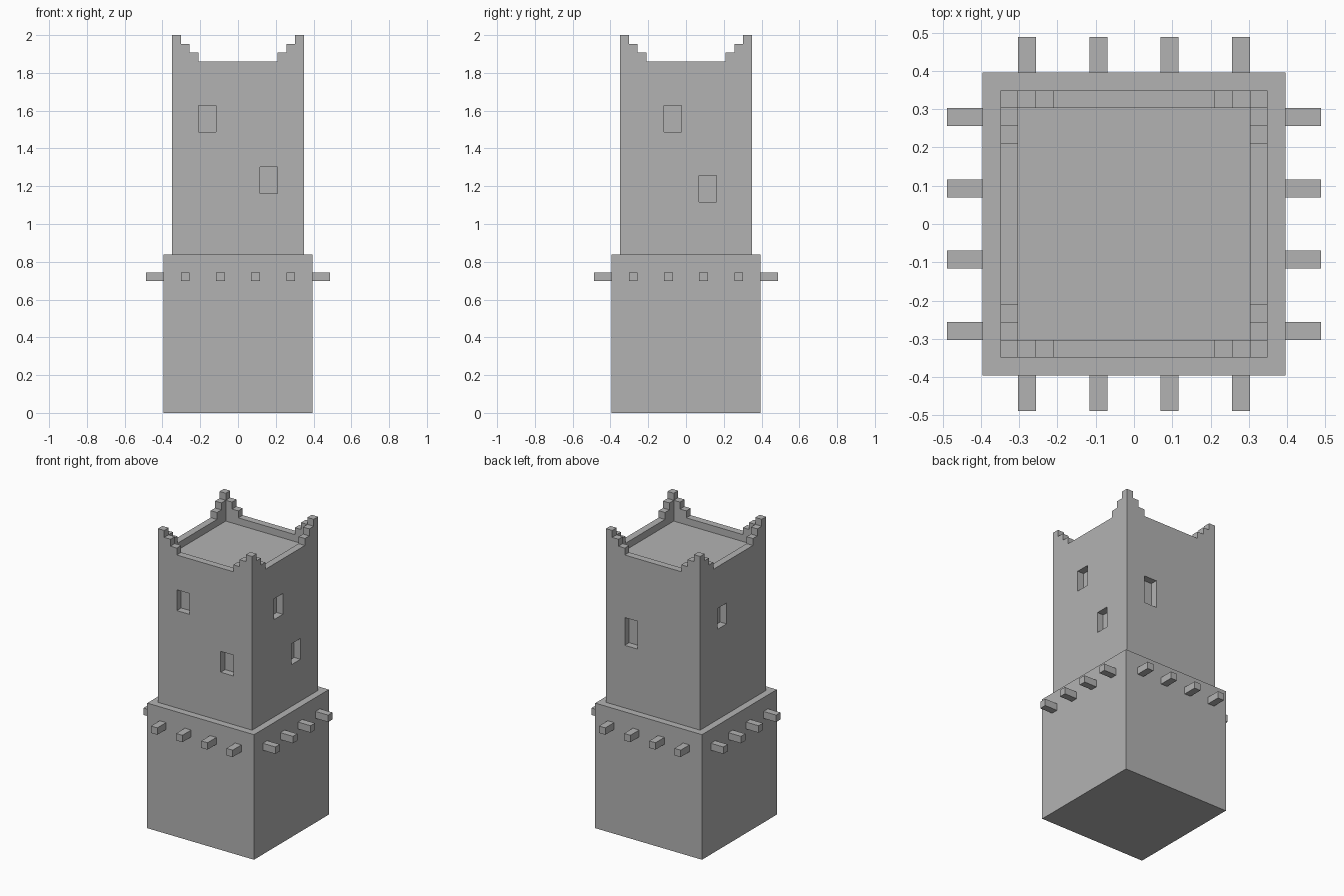
import bpy
import bmesh
from mathutils import Matrix, Vector

U = 2 / 43          # one stone block; all sizes below are in blocks
BASE, SHAFT, INNER = 8.5, 7.5, 6.5      # half widths
LEDGE, ROOF, WALL, TOP = 18, 39, 40, 43  # heights

cube = bpy.data.objects.get("Cube")
if cube:
    bpy.data.objects.remove(cube, do_unlink=True)

stone = bpy.data.materials.new("grey stone")
stone.use_nodes = True
grey = (0.45, 0.45, 0.45, 1)
stone.diffuse_color = grey
stone.node_tree.nodes["Principled BSDF"].inputs["Base Color"].default_value = grey


def add_box(bm, lo, hi, turn=0):
    """Box between two corners, turned by quarter turns about z."""
    lo, hi = Vector(lo), Vector(hi)
    matrix = (Matrix.Rotation(turn * 1.5707963, 4, 'Z')
              @ Matrix.Translation((lo + hi) / 2)
              @ Matrix.Diagonal((*(hi - lo), 1)))
    bmesh.ops.create_cube(bm, size=1, matrix=matrix)


def finish(name, bm):
    bmesh.ops.scale(bm, vec=(U, U, U), verts=bm.verts)
    bmesh.ops.recalc_face_normals(bm, faces=bm.faces)
    mesh = bpy.data.meshes.new(name)
    bm.to_mesh(mesh)
    bm.free()
    mesh.materials.append(stone)
    obj = bpy.data.objects.new(name, mesh)
    bpy.context.collection.objects.link(obj)
    return obj


def cut(obj, cutter):
    """Subtract the cutter, keep the result and discard the cutter."""
    cutter.hide_render = True
    mod = obj.modifiers.new("cut", 'BOOLEAN')
    mod.operation, mod.solver, mod.object = 'DIFFERENCE', 'EXACT', cutter
    bpy.context.view_layer.update()
    graph = bpy.context.evaluated_depsgraph_get()
    mesh = bpy.data.meshes.new_from_object(obj.evaluated_get(graph))
    obj.modifiers.clear()
    obj.data = mesh
    bpy.data.objects.remove(cutter, do_unlink=True)


def notch_cutter(turn):
    """Stepped opening that leaves stairs rising to the corners."""
    half = [(4.5, WALL), (4.5, 41), (5.5, 41), (5.5, 42), (6.5, 42), (6.5, 45)]
    profile = half + [(-x, z) for x, z in reversed(half)]
    bm = bmesh.new()
    face = bm.faces.new([bm.verts.new((x, -9, z)) for x, z in profile])
    new = bmesh.ops.extrude_face_region(bm, geom=[face])["geom"]
    bmesh.ops.translate(bm, vec=(0, 18, 0),
                        verts=[g for g in new if isinstance(g, bmesh.types.BMVert)])
    bmesh.ops.rotate(bm, verts=bm.verts, cent=(0, 0, 0),
                     matrix=Matrix.Rotation(turn * 1.5707963, 3, 'Z'))
    return finish("notch_cutter", bm)


# Wide base
bm = bmesh.new()
add_box(bm, (-BASE, -BASE, 0), (BASE, BASE, LEDGE))
finish("tower_base", bm)

# Upper shaft with sunken roof and stepped parapet
bm = bmesh.new()
add_box(bm, (-SHAFT, -SHAFT, LEDGE), (SHAFT, SHAFT, TOP))
shaft = finish("tower_shaft", bm)
bm = bmesh.new()
add_box(bm, (-INNER, -INNER, ROOF), (INNER, INNER, 45))
cut(shaft, finish("roof_cutter", bm))
for turn in (0, 1):
    cut(shaft, notch_cutter(turn))

# Window recesses: side (quarter turns from front), left edge, sill, height
windows = [(0, -4.5, 32, 3), (0, 2.5, 25, 3),
           (1, -2.5, 32, 3), (1, 1.5, 24, 3),
           (2, -4.5, 27, 4), (3, -3.5, 31, 3)]
bm = bmesh.new()
for side, left, sill, height in windows:
    add_box(bm, (left, -SHAFT - 1, sill), (left + 2, -INNER, sill + height), side)
cut(shaft, finish("window_cutter", bm))

# Protruding beam ends, four on each side
for side, label in enumerate(("front", "left", "back", "right")):
    bm = bmesh.new()
    for x in (-6, -2, 2, 6):
        add_box(bm, (x - 0.5, -BASE - 2, 15), (x + 0.5, -BASE, 16), side)
    finish(label + "_beams", bm)
